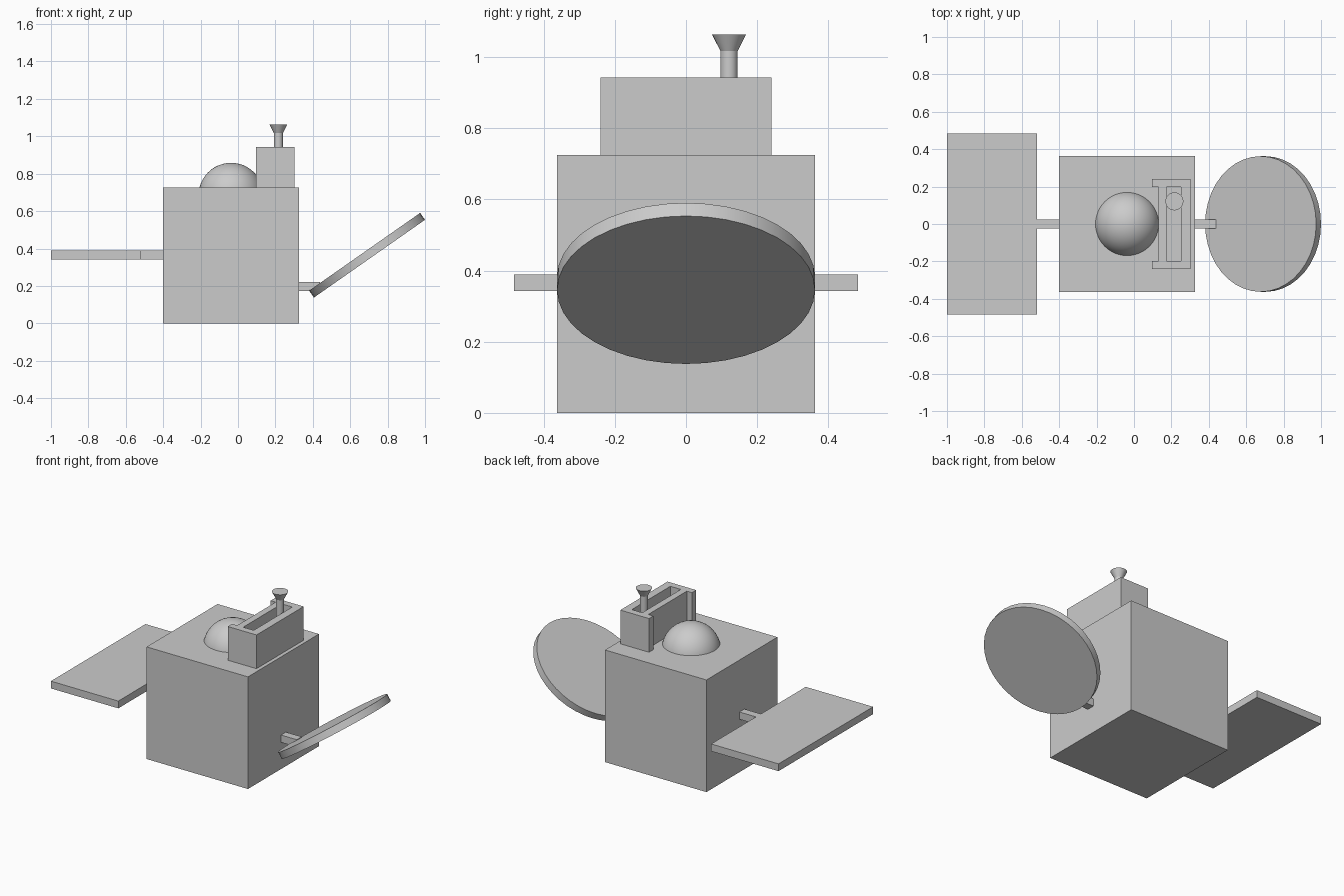
import bpy
import math

# Remove the default cube only
cube = bpy.data.objects.get("Cube")
if cube:
    bpy.data.objects.remove(cube, do_unlink=True)

# Single plain grey
grey = bpy.data.materials.new("plain_grey")
grey.use_nodes = True
colour = (0.6, 0.6, 0.6, 1)
grey.diffuse_color = colour
grey.node_tree.nodes["Principled BSDF"].inputs["Base Color"].default_value = colour


def finish(name, smooth=False):
    obj = bpy.context.object
    obj.name = name
    obj.data.materials.append(grey)
    if smooth:
        bpy.ops.object.shade_smooth_by_angle(angle=math.radians(40))
    return obj


def box(name, x, y, z):
    """Box from (min, max) pairs on each axis."""
    spans = (x, y, z)
    bpy.ops.mesh.primitive_cube_add(size=1, location=[(a + b) / 2 for a, b in spans])
    bpy.context.object.scale = [b - a for a, b in spans]
    bpy.ops.object.transform_apply(location=False, rotation=False, scale=True)
    return finish(name)


def tube(name, low, high, r_low, r_high, x, y):
    """Upright cylinder or cone between two heights."""
    bpy.ops.mesh.primitive_cone_add(vertices=32, radius1=r_low, radius2=r_high,
                                    depth=high - low, location=(x, y, (low + high) / 2))
    return finish(name, True)


def cut(target, cutter):
    mod = target.modifiers.new("cut", "BOOLEAN")
    mod.operation = "DIFFERENCE"
    mod.solver = "EXACT"
    mod.object = cutter
    bpy.ops.object.select_all(action="DESELECT")
    bpy.context.view_layer.objects.active = target
    target.select_set(True)
    bpy.ops.object.modifier_apply(modifier=mod.name)
    bpy.data.objects.remove(cutter, do_unlink=True)


# Main body
TOP = 0.725
HALF = 0.3625
box("body", (-0.4, 0.325), (-HALF, HALF), (0, TOP))

# Flat panel and its arm on the right
box("side_panel", (-1, -0.518), (-0.483, 0.483), (0.342, 0.389))
box("panel_arm", (-0.518, -0.4), (-0.025, 0.025), (0.342, 0.389))

# Tilted disc and its mount on the left
box("disc_mount", (0.325, 0.438), (-0.025, 0.025), (0.173, 0.22))
bpy.ops.mesh.primitive_cylinder_add(vertices=40, radius=HALF, depth=0.045,
                                    location=(0.69, 0, 0.364),
                                    rotation=(0, math.radians(-35), 0))
finish("tilted_disc", True)

# Dome sunk into the body top
bpy.ops.mesh.primitive_uv_sphere_add(segments=48, ring_count=24, radius=0.174,
                                     location=(-0.037, 0, 0.684))
finish("dome", True)

# Open housing: a recess towards the dome and a slot from above
housing = box("housing", (0.096, 0.301), (-0.241, 0.241), (TOP, 0.943))
cut(housing, box("recess_cutter", (0, 0.132), (-0.197, 0.197), (0.6, 1.1)))
cut(housing, box("slot_cutter", (0.175, 0.25), (-0.197, 0.197), (0.6, 1.1)))

# Flared pipe standing in the slot
tube("pipe", TOP, 1.017, 0.024, 0.024, 0.216, 0.121)
tube("pipe_funnel", 1.017, 1.064, 0.024, 0.048, 0.216, 0.121)
